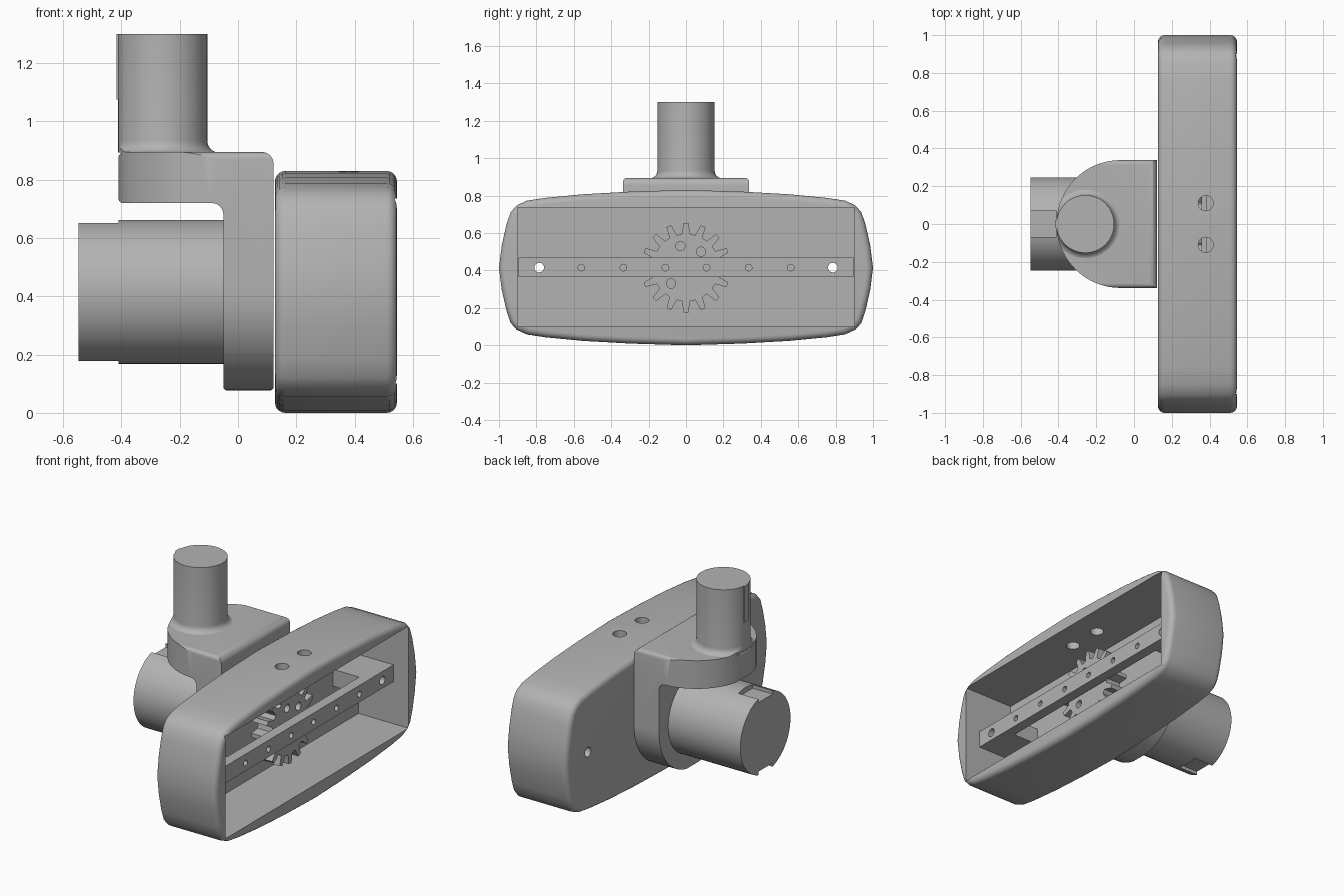
import bpy, bmesh
from math import cos, sin, pi, radians
from mathutils import Vector

cube = bpy.data.objects.get("Cube")
if cube:
    bpy.data.objects.remove(cube, do_unlink=True)

grey = bpy.data.materials.new("plain grey")
grey.use_nodes = True
colour = (0.45, 0.45, 0.45, 1)
grey.diffuse_color = colour
grey.node_tree.nodes["Principled BSDF"].inputs["Base Color"].default_value = colour

MID = 0.415  # height of the housing centre line


def place(axis, u, v, t):
    return {"x": (t, u, v), "y": (u, t, v), "z": (u, v, t)}[axis]


def loft(name, rings, axis):
    """Skin a list of (outline, distance) rings along an axis and cap the ends."""
    bm = bmesh.new()
    rows = [[bm.verts.new(place(axis, u, v, t)) for u, v in pts] for pts, t in rings]
    n = len(rows[0])
    for a, b in zip(rows, rows[1:]):
        for i in range(n):
            j = (i + 1) % n
            bm.faces.new((a[i], a[j], b[j], b[i]))
    bm.faces.new(rows[0])
    bm.faces.new(rows[-1])
    bmesh.ops.recalc_face_normals(bm, faces=bm.faces)
    mesh = bpy.data.meshes.new(name)
    bm.to_mesh(mesh)
    bm.free()
    mesh.materials.append(grey)
    ob = bpy.data.objects.new(name, mesh)
    bpy.context.collection.objects.link(ob)
    return ob


def prism(name, pts, axis, a, b):
    return loft(name, [(pts, a), (pts, b)], axis)


def circle(u, v, r, n=48):
    return [(u + r * cos(2 * pi * i / n), v + r * sin(2 * pi * i / n)) for i in range(n)]


def rod(name, axis, u, v, r, a, b, n=48):
    return prism(name, circle(u, v, r, n), axis, a, b)


def rect(u0, u1, v0, v1):
    return [(u0, v0), (u1, v0), (u1, v1), (u0, v1)]


def rounded(corners, steps=6):
    """Polygon from (u, v, radius) right-angled corners."""
    out = []
    for i, (u, v, r) in enumerate(corners):
        p = Vector((u, v))
        d0 = (Vector(corners[i - 1][:2]) - p).normalized() * r
        d1 = (Vector(corners[(i + 1) % len(corners)][:2]) - p).normalized() * r
        if r == 0:
            out.append((u, v))
            continue
        for k in range(steps + 1):
            a = pi / 2 * k / steps
            out.append(tuple(p + d0 * (1 - sin(a)) + d1 * (1 - cos(a))))
    return out


def activate(ob):
    bpy.ops.object.select_all(action="DESELECT")
    ob.select_set(True)
    bpy.context.view_layer.objects.active = ob


def apply(ob, mod):
    activate(ob)
    bpy.ops.object.modifier_apply(modifier=mod.name)


def boolean(ob, tool, mode="DIFFERENCE"):
    mod = ob.modifiers.new("cut", "BOOLEAN")
    mod.operation = mode
    mod.solver = "EXACT"
    mod.object = tool
    apply(ob, mod)
    bpy.data.objects.remove(tool, do_unlink=True)


def bevel(ob, width, segments, angle):
    mod = ob.modifiers.new("round", "BEVEL")
    mod.width, mod.segments = width, segments
    mod.limit_method, mod.angle_limit = "ANGLE", radians(angle)
    apply(ob, mod)


# Housing: barrel-sided box, open towards +x
quarter = [(0, .415), (.3, .406), (.55, .392), (.75, .373), (.85, .358), (.905, .333),
           (.938, .295), (.96, .23), (.985, .12), (1, 0)]
right_half = quarter + [(y, -z) for y, z in quarter[-2::-1]]
outline = right_half + [(-y, z) for y, z in right_half[-2:0:-1]]
housing = prism("housing", [(y, z + MID) for y, z in outline], "x", .127, .545)
bevel(housing, .035, 5, 60)
boolean(housing, prism("cavity_cutter", rect(-.9, .9, .1, .735), "x", .2, .7))
for s in (-1, 1):
    boolean(housing, rod("top_hole_cutter", "z", .38, s * .11, .04, .65, .9, 24))
    boolean(housing, rod("screw_hole_cutter", "x", s * .785, MID, .03, .1, .3, 16))

# Mounting bar with a row of holes, on two end blocks
bar = prism("mounting_bar", rect(-.895, .895, .365, .47), "x", .38, .445)
for s in (-1, 1):
    for y, r in ((.11, .018), (.335, .018), (.56, .018), (.785, .026)):
        boolean(bar, rod("bar_hole_cutter", "x", s * y, MID, r, .3, .5, 16))
    y0, y1 = sorted((s * .65, s * .895))
    block = prism("end_block", rect(y0, y1, .365, .47), "x", .19, .38)
    boolean(block, rod("block_hole_cutter", "x", s * .785, MID, .026, .1, .5, 16))

# Gear behind the bar
TEETH = 16
teeth = []
for i in range(TEETH):
    for part, r in ((-.3, .18), (-.14, .24), (.14, .24), (.3, .18)):
        a = 2 * pi * (i + part) / TEETH + pi / 2
        teeth.append((r * cos(a), MID + r * sin(a)))
gear = prism("gear", teeth, "x", .26, .36)
for y, z in ((.08, .5), (-.03, .53), (-.08, .33)):
    boolean(gear, rod("gear_hole_cutter", "x", y, z, .025, .2, .4, 16))
gear_shaft = rod("gear_shaft", "x", 0, MID, .06, .18, .27, 24)

# Bracket: filleted L section trimmed by a rounded plan and a U-shaped face
section = rounded([(-.41, .72, .015), (-.05, .72, .04), (-.05, .077, .012),
                   (.122, .077, .012), (.122, .895, .04), (-.41, .895, .02)])
bracket = prism("bracket", section, "y", -.5, .5)
R = .338
arc = [pi / 2 + pi * i / 40 for i in range(41)]
plan = [(.2, R)] + [(-.073 + R * cos(a), R * sin(a)) for a in arc] + [(.2, -R)]
boolean(bracket, prism("plan_trimmer", plan, "z", 0, 1.2), "INTERSECT")
face = [(R * cos(a + pi / 2), MID + R * sin(a + pi / 2)) for a in arc]
face += rounded([(R, MID, 0), (R, .895, .025), (-R, .895, .025), (-R, MID, 0)])[1:-1]
boolean(bracket, prism("face_trimmer", face, "x", -.6, .3), "INTERSECT")

# Upright post with a flared foot
flare = [(.04 * (1 - sin(a)), .893 + .04 * (1 - cos(a)))
         for a in [pi / 2 * k / 6 for k in range(7)]]
post = loft("upright_post", [(circle(-.258, 0, .153), 1.3)] +
            [(circle(-.258, 0, .153 + d), z) for d, z in reversed(flare)], "z")
boolean(post, prism("foot_trimmer", plan, "z", .8, 1.4), "INTERSECT")
post_key = prism("post_key", rect(-.416, -.4, -.02, .02), "z", 1.075, 1.3)

# Horizontal motor barrel with notches at its free end
barrel = rod("motor_barrel", "x", 0, MID, .247, -.547, -.04, 64)
for z0, z1 in ((.1, .2), (.63, .73)):
    boolean(barrel, prism("notch_cutter", rect(-.07, .07, z0, z1), "x", -.6, -.41))

# Smooth rounded surfaces, keep hard edges
for ob in bpy.context.scene.objects:
    if ob.type == "MESH":
        activate(ob)
        bpy.ops.object.shade_smooth_by_angle(angle=radians(32))
